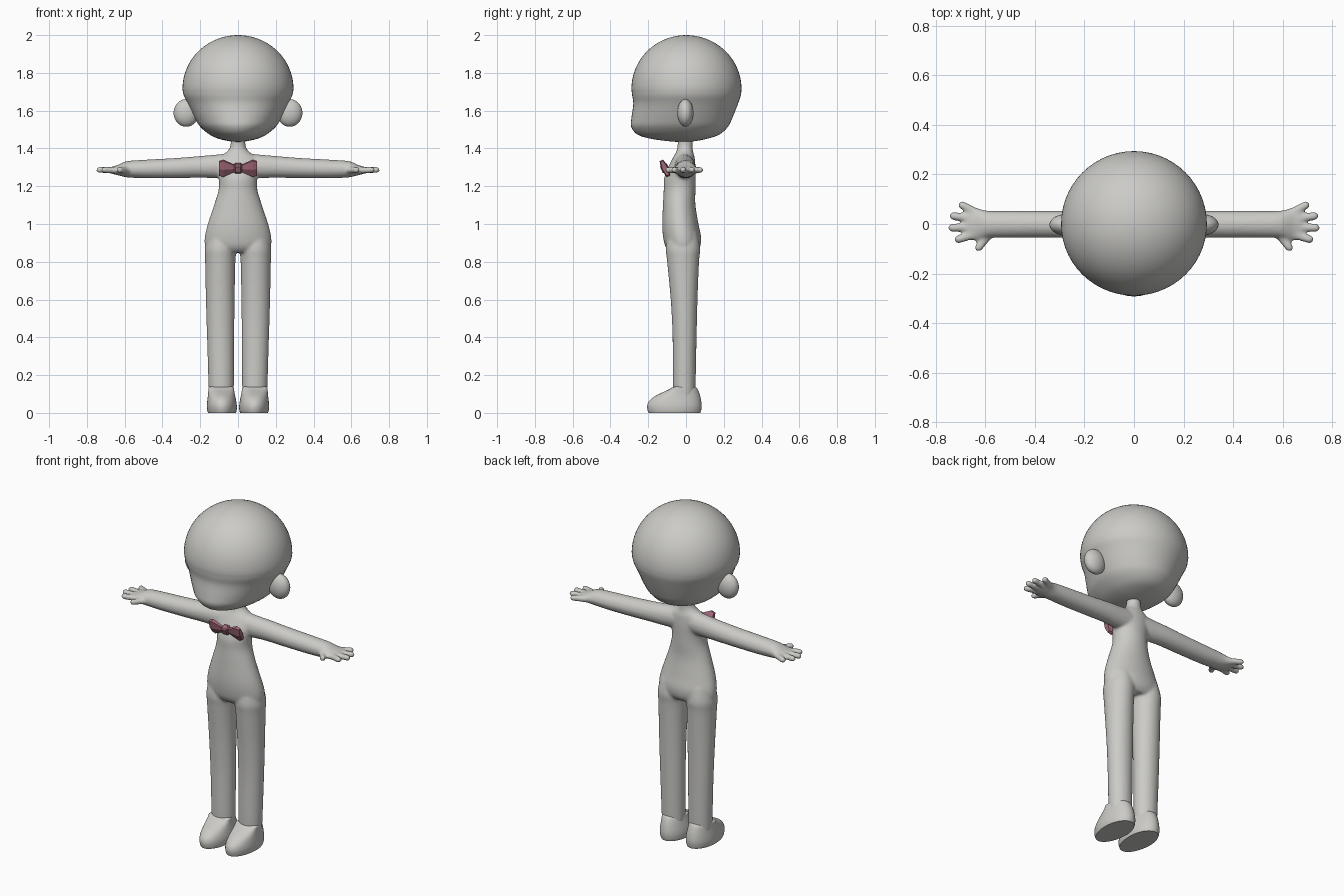
import bpy, bmesh, math
from mathutils import Vector, Matrix

if "Cube" in bpy.data.objects:
    bpy.data.objects.remove(bpy.data.objects["Cube"])


def material(name, rgb):
    m = bpy.data.materials.new(name)
    m.diffuse_color = (*rgb, 1.0)
    m.use_nodes = True
    m.node_tree.nodes["Principled BSDF"].inputs["Base Color"].default_value = m.diffuse_color
    return m


CLAY = material("warm grey", (0.60, 0.595, 0.57))
PINK = material("dusty pink", (0.36, 0.14, 0.19))


def finish(bm, name, mat, smooth=True):
    bmesh.ops.recalc_face_normals(bm, faces=bm.faces)
    me = bpy.data.meshes.new(name)
    bm.to_mesh(me)
    bm.free()
    me.materials.append(mat)
    for p in me.polygons:
        p.use_smooth = smooth
    ob = bpy.data.objects.new(name, me)
    bpy.context.collection.objects.link(ob)
    return ob


def spline(keys, steps=5):
    """Catmull-Rom interpolation through rows of section values."""
    out = []
    for i in range(len(keys) - 1):
        a, b, c, d = keys[max(i - 1, 0)], keys[i], keys[i + 1], keys[min(i + 2, len(keys) - 1)]
        for s in range(steps):
            t = s / steps
            out.append([0.5 * (2 * q + (r - p) * t + (2 * p - 5 * q + 4 * r - u) * t * t
                               + (3 * q - p - 3 * r + u) * t ** 3)
                        for p, q, r, u in zip(a, b, c, d)])
    return out + [list(keys[-1])]


def loft(bm, rings):
    """Skin a list of closed rings and cap both ends."""
    vs = [[bm.verts.new(p) for p in r] for r in rings]
    n = len(vs[0])
    for a, b in zip(vs, vs[1:]):
        for i in range(n):
            j = (i + 1) % n
            bm.faces.new((a[i], a[j], b[j], b[i]))
    bm.faces.new(vs[0])
    bm.faces.new(vs[-1])


def flat_ring(z, x0, x1, y0, y1, yc=None, n=40):
    """Horizontal oval with separate front and back depths."""
    yc = (y0 + y1) / 2 if yc is None else yc
    xc, w = (x0 + x1) / 2, (x1 - x0) / 2
    pts = []
    for i in range(n):
        a = math.tau * i / n
        s = math.sin(a)
        pts.append((xc + w * math.cos(a), yc + s * ((y1 - yc) if s > 0 else (yc - y0)), z))
    return pts


def tube(bm, path, radii, n=14):
    """Rounded tube along a straight run of points."""
    axis = (path[-1] - path[0]).normalized()
    side = axis.cross(Vector((0, 0, 1))).normalized()
    up = side.cross(axis)
    loft(bm, [[p + r * (math.cos(math.tau * i / n) * side + math.sin(math.tau * i / n) * up)
               for i in range(n)] for p, r in zip(path, radii)])


# Body: torso, legs, arms and hands fused into one skin
body = bmesh.new()

torso = [(1.47, .038, -.045, .035), (1.41, .041, -.045, .035), (1.38, .062, -.053, .038),
         (1.35, .105, -.07, .046), (1.30, .115, -.095, .05), (1.24, .102, -.116, .05),
         (1.18, .103, -.118, .05), (1.10, .127, -.122, .05), (1.00, .160, -.126, .066),
         (.93, .176, -.121, .080), (.88, .174, -.109, .075), (.85, .150, -.085, .055)]
loft(body, [flat_ring(z, -w, w, f, b) for z, w, f, b in spline(torso)])

leg = [(.95, .03, .155, -.095, .06), (.87, .010, .175, -.107, .075), (.80, .014, .174, -.100, .069),
       (.60, .018, .170, -.081, .061), (.40, .020, .164, -.071, .056), (.15, .022, .156, -.070, .051),
       (.08, .025, .153, -.065, .048)]
arm = [(.04, 1.375, 1.245, -.060, .045), (.12, 1.367, 1.243, -.060, .048), (.20, 1.360, 1.245, -.056, .052),
       (.32, 1.350, 1.243, -.056, .053), (.48, 1.341, 1.242, -.056, .053), (.58, 1.334, 1.246, -.056, .053),
       (.612, 1.324, 1.252, -.062, .058), (.645, 1.309, 1.260, -.068, .068),
       (.67, 1.303, 1.268, -.060, .066), (.68, 1.298, 1.274, -.045, .055)]
# Each finger: root x, root y, tip x, tip y
fingers = [(.580, -.035, .635, -.106), (.640, -.040, .722, -.066), (.645, -.012, .748, -.016),
           (.645, .020, .742, .034), (.635, .045, .705, .082)]

for s in (-1, 1):
    loft(body, [flat_ring(z, s * a, s * b, f, k) for z, a, b, f, k in spline(leg)])
    rings = []
    for x, top, low, f, k in spline(arm, 4):
        rings.append([(s * x, (f + k) / 2 + (k - f) / 2 * math.cos(math.tau * i / 28),
                       (top + low) / 2 + (top - low) / 2 * math.sin(math.tau * i / 28)) for i in range(28)])
    loft(body, rings)
    for x0, y0, x1, y1 in fingers:
        a, b = Vector((s * x0, y0, 1.284)), Vector((s * x1, y1, 1.287))
        d = (b - a).normalized()
        tube(body, [a, a.lerp(b, .5), b - d * .014, b - d * .005, b + d * .002],
             [.019, .017, .017, .014, .006])

skin = finish(body, "body", CLAY)
rm = skin.modifiers.new("fuse", 'REMESH')
rm.mode = 'VOXEL'
rm.voxel_size = 0.0075
rm.use_smooth_shade = True
sm = skin.modifiers.new("soften", 'SMOOTH')
sm.factor = 0.5
sm.iterations = 6

# Feet: flat soles, rounded toes, sloping instep
foot = [(.012, .007, .163, -.203, .080), (.035, .006, .165, -.206, .083), (.06, .009, .163, -.197, .081),
        (.085, .014, .160, -.170, .076), (.105, .018, .158, -.132, .070), (.122, .021, .157, -.095, .063),
        (.135, .024, .155, -.072, .053), (.14, .04, .14, -.05, .035)]
for s, side in ((-1, "left"), (1, "right")):
    bm = bmesh.new()
    rows = [flat_ring(0, s * .011, s * .159, -.198, .076)]
    rows += [flat_ring(z, s * a, s * b, f, k, -.05) for z, a, b, f, k in spline(foot, 3)]
    rows[0] = [(x, y, 0) for x, y, z in flat_ring(0, s * .011, s * .159, -.198, .076, -.05)]
    loft(bm, rows)
    ob = finish(bm, side + "_foot", CLAY)
    bpy.context.view_layer.objects.active = ob
    ob.select_set(True)
    bpy.ops.object.shade_smooth_by_angle(angle=math.radians(50))
    ob.select_set(False)

# Head: round skull over a jutting lower face
bm = bmesh.new()
face = [(1.435, .012, -.05, .01), (1.439, .05, -.10, .05), (1.452, .105, -.19, .115),
        (1.474, .152, -.258, .178), (1.515, .200, -.290, .222), (1.56, .228, -.289, .245),
        (1.635, .264, -.279, .275), (1.68, .287, -.285, .290), (1.715, .294, -.289, .294)]
rows = spline(face, 4)
for i in range(1, 20):
    a = math.pi / 2 * i / 19.3
    c = math.cos(a)
    rows.append([1.715 + .285 * math.sin(a), .294 * c, -.289 * c, .294 * c])
loft(bm, [flat_ring(z, -w, w, f, b, 0.0, 56) for z, w, f, b in rows])
finish(bm, "head", CLAY)

# Ears: flattened discs on the sides of the head
for s, side in ((-1, "left"), (1, "right")):
    bm = bmesh.new()
    bmesh.ops.create_uvsphere(bm, u_segments=28, v_segments=18, radius=1.0,
                              matrix=Matrix.Translation((s * .274, -.003, 1.588)) @
                              Matrix.Diagonal((.067, .043, .073, 1)))
    finish(bm, side + "_ear", CLAY)

# Bow tie: two flared wings and a knot, leaning with the chest
tilt = Matrix.Translation((0, -.112, 1.295)) @ Matrix.Rotation(math.radians(-24), 4, 'X')
tilt = Matrix.Translation((0, -.112, 1.295)) @ Matrix.Rotation(math.radians(24), 4, 'X')
bm = bmesh.new()
for s in (-1, 1):
    rings = []
    for x, h, d in ((.012, .016, .010), (.078, .046, .020), (.100, .040, .014)):
        rings.append([(s * x, -d, 0), (s * x, -d * .5, h), (s * x, d * .5, h),
                      (s * x, d, 0), (s * x, d * .5, -h), (s * x, -d * .5, -h)])
    loft(bm, rings)
bmesh.ops.transform(bm, matrix=tilt, verts=bm.verts)
finish(bm, "bow_wings", PINK, False)

bm = bmesh.new()
bmesh.ops.create_cube(bm, size=1.0, matrix=Matrix.Diagonal((.042, .040, .048, 1)))
bmesh.ops.bevel(bm, geom=bm.edges[:], offset=.007, segments=1, affect='EDGES')
bmesh.ops.transform(bm, matrix=tilt, verts=bm.verts)
finish(bm, "bow_knot", PINK, False)
